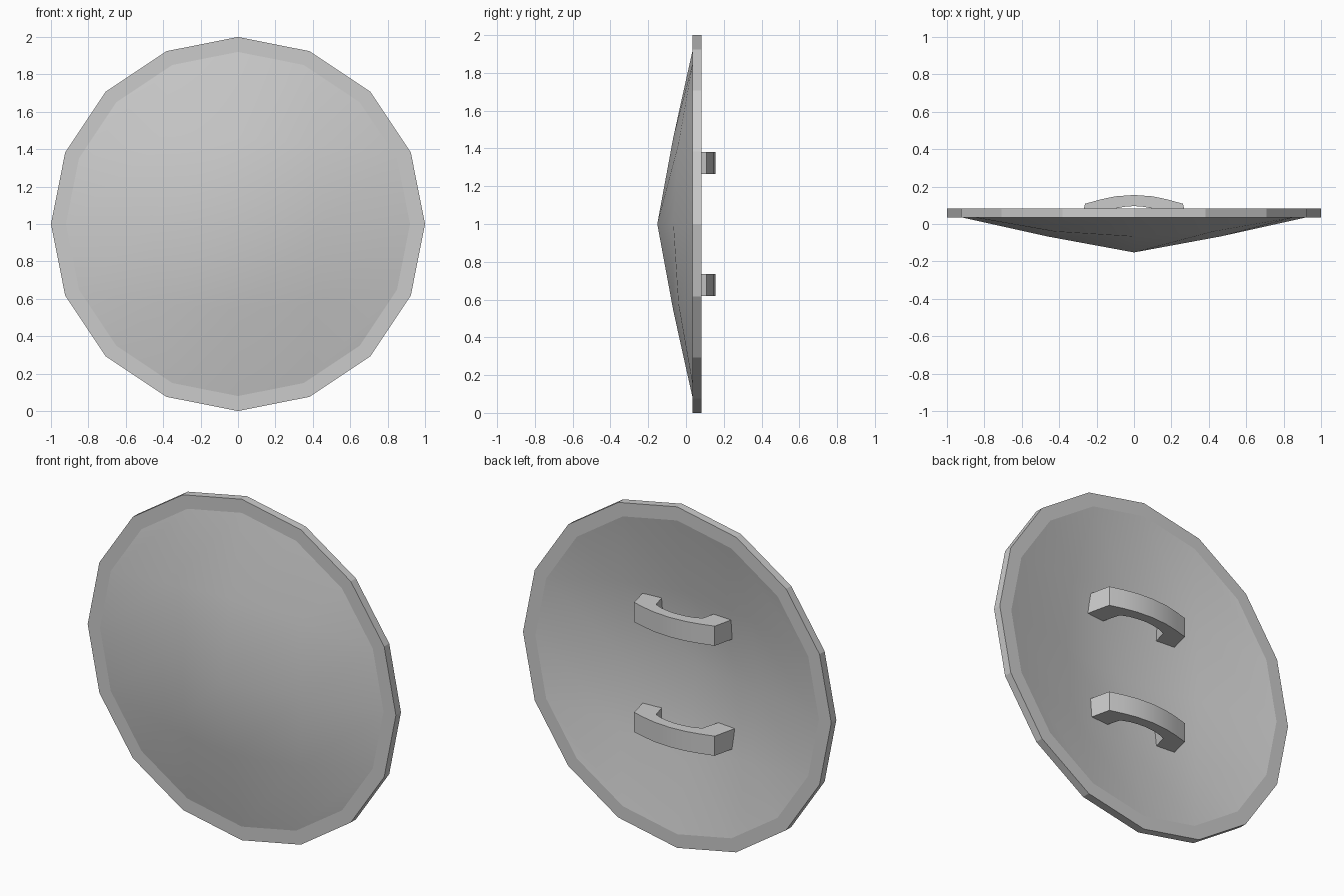
import bpy, bmesh
from math import sin, cos, pi

if "Cube" in bpy.data.objects:
    bpy.data.objects.remove(bpy.data.objects["Cube"])

SIDES, CZ, THICK = 16, 1.0, 0.047
RIM_Y = 0.035


def finish(bm, name):
    bmesh.ops.recalc_face_normals(bm, faces=bm.faces)
    mesh = bpy.data.meshes.new(name)
    bm.to_mesh(mesh)
    bm.free()
    obj = bpy.data.objects.new(name, mesh)
    bpy.context.collection.objects.link(obj)
    return obj


def polar(bm, r, angle, y):
    return bm.verts.new((r * cos(angle), y, CZ + r * sin(angle)))


def grid_point(i, j):
    """Map a 4 x 4 grid onto the dished disc: radius, angle, depth."""
    m = max(abs(i), abs(j))
    if m == 0:
        return 0, 0, -0.152
    if i == m:
        k = j
    elif j == m:
        k = 2 * m - i
    elif i == -m:
        k = 4 * m - j
    else:
        k = 6 * m + i
    angle = k * pi / (4 * m)
    if m == 2:
        return 0.92, angle, RIM_Y
    return (0.60, angle, -0.04) if i and j else (0.46, angle, -0.067)


# shield body: dished centre, flat rim, outer wall
bm = bmesh.new()
outers = []
for dy in (0, THICK):
    grid = {}
    for i in range(-2, 3):
        for j in range(-2, 3):
            r, a, y = grid_point(i, j)
            grid[i, j] = polar(bm, r, a, y + dy)
    for i in range(-2, 2):
        for j in range(-2, 2):
            f = bm.faces.new((grid[i, j], grid[i + 1, j],
                              grid[i + 1, j + 1], grid[i, j + 1]))
            f.smooth = True
    ring = {round(grid_point(*k)[1] * 8 / pi) % SIDES: v
            for k, v in grid.items() if max(map(abs, k)) == 2}
    outer = [polar(bm, 1.0, k * 2 * pi / SIDES, RIM_Y + dy) for k in range(SIDES)]
    for k in range(SIDES):
        n = (k + 1) % SIDES
        bm.faces.new((ring[k], ring[n], outer[n], outer[k]))
    outers.append(outer)
for k in range(SIDES):
    n = (k + 1) % SIDES
    bm.faces.new((outers[0][k], outers[0][n], outers[1][n], outers[1][k]))
finish(bm, "shield_body")

# grip handles: half profile of outer and inner arch, mirrored and extruded in z
outer_half = [(0.295, -0.035), (0.262, 0.108), (0.18, 0.131), (0.10, 0.148)]
inner_half = [(0.18, -0.045), (0.15, 0.062), (0.10, 0.083), (0.05, 0.092)]


def arch(half, mid_y):
    return half + [(0, mid_y)] + [(-x, y) for x, y in reversed(half)]


def handle(name, z0, z1):
    bm = bmesh.new()
    top, low = arch(outer_half, 0.155), arch(inner_half, 0.096)
    rows = [[bm.verts.new((x, y, z)) for x, y in pts]
            for pts, z in ((top, z0), (top, z1), (low, z1), (low, z0))]
    for a, b in zip(rows, rows[1:] + rows[:1]):
        for k in range(len(top) - 1):
            bm.faces.new((a[k], a[k + 1], b[k + 1], b[k]))
    for k in (0, -1):
        bm.faces.new([r[k] for r in rows])
    obj = finish(bm, name)
    bpy.ops.object.select_all(action='DESELECT')
    obj.select_set(True)
    bpy.context.view_layer.objects.active = obj
    bpy.ops.object.shade_smooth_by_angle(angle=pi / 6)


handle("upper_handle", 1.265, 1.38)
handle("lower_handle", 0.62, 0.735)
